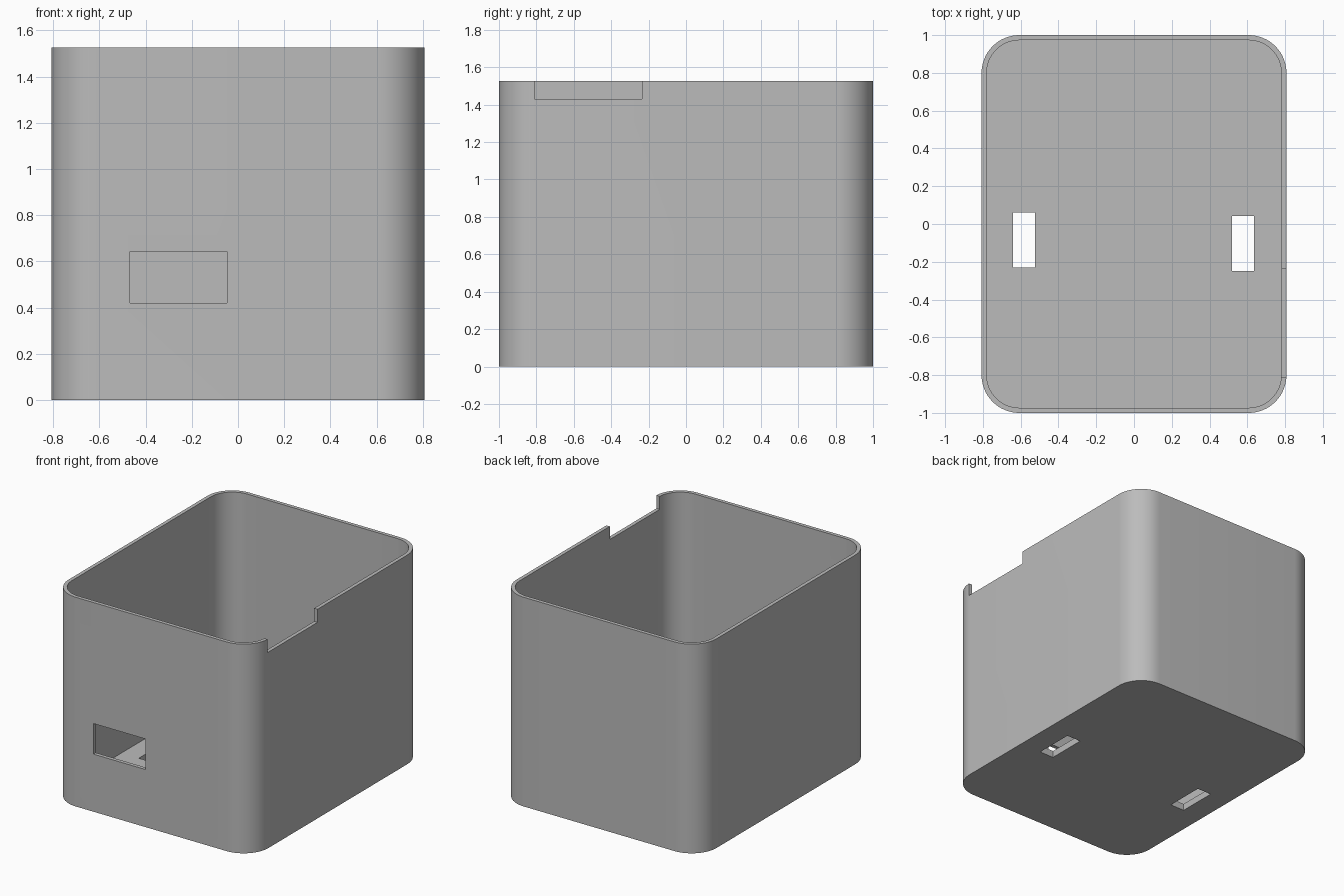
import bpy, bmesh, math

default = bpy.data.objects.get("Cube")
if default:
    bpy.data.objects.remove(default, do_unlink=True)

HALF_X, HALF_Y, HEIGHT = 0.807, 1.0, 1.526
WALL, FLOOR, RADIUS = 0.027, 0.05, 0.2

grey = bpy.data.materials.new("plain grey")
grey.use_nodes = True
colour = (0.5, 0.5, 0.5, 1)
grey.diffuse_color = colour
grey.node_tree.nodes["Principled BSDF"].inputs["Base Color"].default_value = colour


def rounded_block(name, hx, hy, radius, z0, z1, steps=16):
    """Upright block with rounded vertical corners."""
    bm = bmesh.new()
    ring = []
    for corner, (sx, sy) in enumerate([(1, 1), (-1, 1), (-1, -1), (1, -1)]):
        for i in range(steps + 1):
            a = math.pi / 2 * (corner + i / steps)
            ring.append(bm.verts.new((sx * (hx - radius) + radius * math.cos(a),
                                      sy * (hy - radius) + radius * math.sin(a), z0)))
    base = bm.faces.new(ring)
    top = bmesh.ops.extrude_face_region(bm, geom=[base])["geom"]
    bmesh.ops.translate(bm, vec=(0, 0, z1 - z0),
                        verts=[v for v in top if isinstance(v, bmesh.types.BMVert)])
    bmesh.ops.recalc_face_normals(bm, faces=bm.faces)
    mesh = bpy.data.meshes.new(name)
    bm.to_mesh(mesh)
    bm.free()
    mesh.materials.append(grey)
    obj = bpy.data.objects.new(name, mesh)
    bpy.context.collection.objects.link(obj)
    return obj


def box_cutter(name, low, high):
    """Box between two opposite corners."""
    bpy.ops.mesh.primitive_cube_add(size=1, location=[(a + b) / 2 for a, b in zip(low, high)])
    obj = bpy.context.object
    obj.name = name
    obj.scale = [b - a for a, b in zip(low, high)]
    obj.data.materials.append(grey)
    return obj


# Outer body and the openings taken out of it
body = rounded_block("open_box", HALF_X, HALF_Y, RADIUS, 0, HEIGHT)
cutters = [
    rounded_block("cavity", HALF_X - WALL, HALF_Y - WALL, RADIUS - WALL, FLOOR, HEIGHT + 0.2),
    box_cutter("front_window", (-0.467, -1.1, 0.42), (-0.047, -0.9, 0.643)),
    box_cutter("rim_notch", (0.7, -0.81, 1.43), (0.9, -0.235, 1.7)),
    box_cutter("right_floor_slot", (-0.64, -0.23, -0.1), (-0.525, 0.06, 0.1)),
    box_cutter("left_floor_slot", (0.52, -0.25, -0.1), (0.635, 0.042, 0.1)),
]

bpy.ops.object.select_all(action="DESELECT")
body.select_set(True)
bpy.context.view_layer.objects.active = body
for cutter in cutters:
    cutter.hide_render = True
    cut = body.modifiers.new(cutter.name, "BOOLEAN")
    cut.operation = "DIFFERENCE"
    cut.solver = "EXACT"
    cut.object = cutter
    bpy.ops.object.modifier_apply(modifier=cut.name)
for cutter in cutters:
    bpy.data.objects.remove(cutter, do_unlink=True)

# Smooth corners, crisp rims
bpy.ops.object.shade_smooth_by_angle(angle=math.radians(30))
